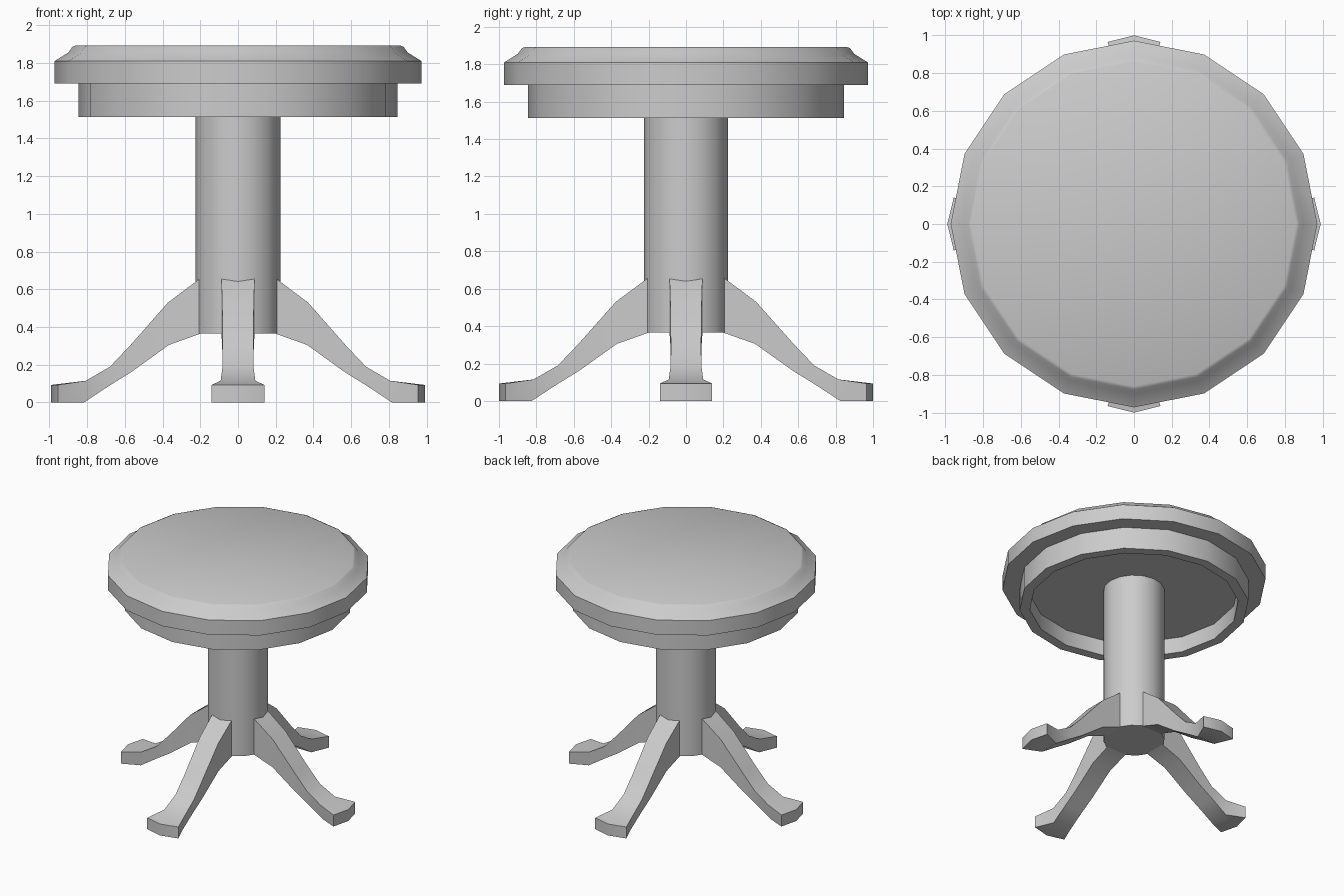
import bpy, bmesh, math
from mathutils import Matrix

if "Cube" in bpy.data.objects:
    bpy.data.objects.remove(bpy.data.objects["Cube"])


def finish(name, bm, angle=30):
    bmesh.ops.recalc_face_normals(bm, faces=bm.faces)
    me = bpy.data.meshes.new(name)
    bm.to_mesh(me)
    bm.free()
    ob = bpy.data.objects.new(name, me)
    bpy.context.collection.objects.link(ob)
    bpy.ops.object.select_all(action='DESELECT')
    ob.select_set(True)
    bpy.context.view_layer.objects.active = ob
    bpy.ops.object.shade_smooth_by_angle(angle=math.radians(angle))
    return ob


def lathe(name, profile, sides=16):
    """Revolve an (r, z) profile around z and cap both ends."""
    bm = bmesh.new()
    rings = []
    for r, z in profile:
        rings.append([bm.verts.new((r * math.cos(2 * math.pi * i / sides),
                                    r * math.sin(2 * math.pi * i / sides), z))
                      for i in range(sides)])
    for a, b in zip(rings, rings[1:]):
        for i in range(sides):
            j = (i + 1) % sides
            bm.faces.new((a[i], a[j], b[j], b[i]))
    bm.faces.new(rings[0])
    bm.faces.new(rings[-1])
    return finish(name, bm)


# Round top in one piece: recessed underside, apron ring, overhanging rim, stepped edge
lathe("table_top", [(0.77, 1.64), (0.77, 1.513), (0.845, 1.513), (0.845, 1.69),
                    (0.972, 1.69), (0.972, 1.81), (0.90, 1.855),
                    (0.878, 1.885), (0.86, 1.893)])
# Central column
lathe("column", [(0.225, 0.365), (0.225, 1.64)])

# Leg cross-sections: top (x, z), bottom (x, z), top half width, bottom half width, bulge
SECTIONS = [
    ((0.20, 0.66), (0.20, 0.365), 0.088, 0.088, 0),
    ((0.375, 0.53), (0.37, 0.305), 0.084, 0.084, 0),
    ((0.575, 0.305), (0.57, 0.162), 0.081, 0.081, 0),
    ((0.685, 0.19), (0.69, 0.088), 0.082, 0.080, 0),
    ((0.815, 0.115), (0.825, 0.0), 0.092, 0.080, 0),
    ((0.965, 0.093), (0.965, 0.0), 0.140, 0.140, 0.035),
]


def leg(name, angle, reach):
    bm = bmesh.new()
    loops = []
    for (xt, zt), (xb, zb), wt, wb, bulge in SECTIONS:
        pts = [(xt, -wt, zt), (xt + bulge, 0, zt), (xt, wt, zt),
               (xb, wb, zb), (xb + bulge, 0, zb), (xb, -wb, zb)]
        loops.append([bm.verts.new((x * reach, y, z)) for x, y, z in pts])
    for a, b in zip(loops, loops[1:]):
        for i in range(6):
            j = (i + 1) % 6
            bm.faces.new((a[i], a[j], b[j], b[i]))
    for l in (loops[0], loops[-1]):
        bm.faces.new((l[0], l[1], l[4], l[5]))
        bm.faces.new((l[1], l[2], l[3], l[4]))
    bm.transform(Matrix.Rotation(angle, 4, 'Z'))
    return finish(name, bm, 42)


# Four splayed legs, the side pair very slightly shorter
for k, side in enumerate(("right", "back", "left", "front")):
    leg(side + "_leg", k * math.pi / 2, 0.99 if k % 2 == 0 else 1.0)
